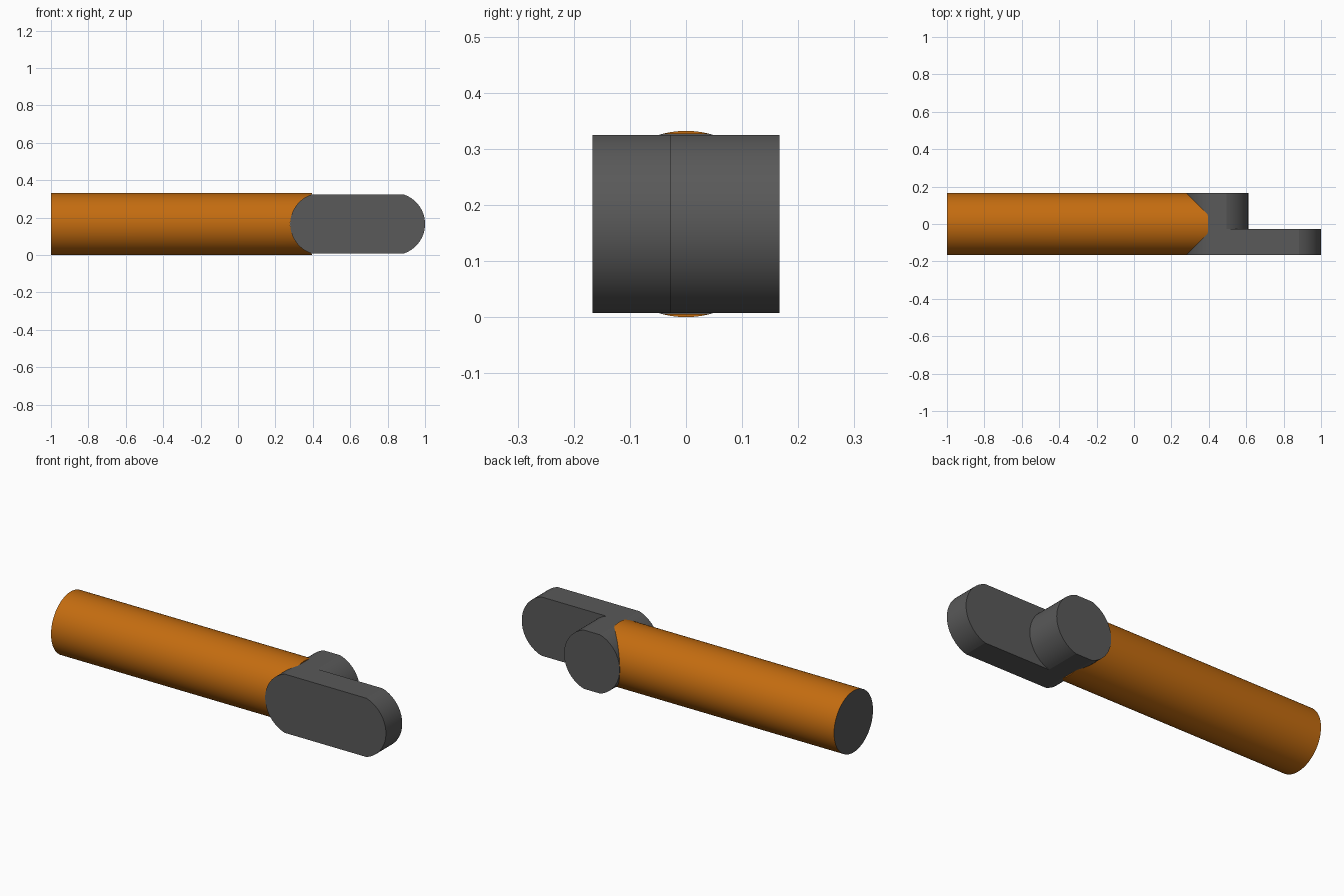
import bpy, bmesh
from math import sin, cos, asin, pi, sqrt, radians

if "Cube" in bpy.data.objects:
    bpy.data.objects.remove(bpy.data.objects["Cube"])

R = 0.166                 # radius of rod and hinge end
H = 0.1585                # half height of the hinge's flats
X1, X2 = 0.445, 0.834     # centres of the knuckle and the tongue tip
Y0, Y1, Y2 = -0.167, -0.028, 0.167
A = asin(H / R)


def material(name, color):
    m = bpy.data.materials.new(name)
    m.diffuse_color = color
    m.use_nodes = True
    m.node_tree.nodes["Principled BSDF"].inputs["Base Color"].default_value = m.diffuse_color
    return m


orange = material("orange", (0.55, 0.15, 0.005, 1))
grey = material("grey", (0.1, 0.1, 0.1, 1))


def finish(bm, name, mats):
    bmesh.ops.recalc_face_normals(bm, faces=bm.faces)
    for f in bm.faces:
        f.smooth = True
    for e in bm.edges:
        if len(e.link_faces) != 2 or e.calc_face_angle(0) > radians(12):
            e.smooth = False
    me = bpy.data.meshes.new(name)
    bm.to_mesh(me)
    bm.free()
    for m in mats:
        me.materials.append(m)
    ob = bpy.data.objects.new(name, me)
    bpy.context.collection.objects.link(ob)
    return ob


def strip(bm, a, b):
    for i in range(len(a) - 1):
        bm.faces.new((a[i], a[i + 1], b[i + 1], b[i]))


# Rod: round bar whose far end is coped to fit the hinge knuckle
bm = bmesh.new()
near, far = [], []
N = 96
for i in range(N):
    t = 2 * pi * i / N
    y, z = R * cos(t), R * sin(t)
    x = X1 - sqrt(R * R - min(abs(z), H) ** 2)
    near.append(bm.verts.new((-1, y, z + R)))
    far.append(bm.verts.new((x, y, z + R)))
strip(bm, near + near[:1], far + far[:1])
cap = bm.faces.new(near)
cap.material_index = 1
# small flat lips where the rod stands proud of the hinge flats
for s in (1, -1):
    lip = [v for v in far if s * (v.co.z - R) >= H]
    lip.sort(key=lambda v: v.co.y)
    if len(lip) > 2:
        bm.faces.new(lip)
finish(bm, "rod", [orange, grey])

# Hinge end: full-width knuckle with a half-width tongue running forward
bm = bmesh.new()


def arc(cx, y, side, n=28):
    # from bottom flat to top flat
    return [bm.verts.new((cx + side * R * cos(a), y, R + R * sin(a)))
            for a in (-A + 2 * A * i / n for i in range(n + 1))]


left0, left2 = arc(X1, Y0, -1), arc(X1, Y2, -1)
tip0, tip1 = arc(X2, Y0, 1), arc(X2, Y1, 1)
boss1, boss2 = arc(X1, Y1, 1), arc(X1, Y2, 1)
strip(bm, left0, left2)
strip(bm, tip0, tip1)
strip(bm, boss1, boss2)
for a, b in ((left0, tip0), (boss1, tip1), (left2, boss2)):
    bm.faces.new(a + b[::-1])
for k in (0, -1):
    bm.faces.new([v[k] for v in (left0, tip0, tip1, boss1, boss2, left2)])
finish(bm, "hinge_end", [grey])
